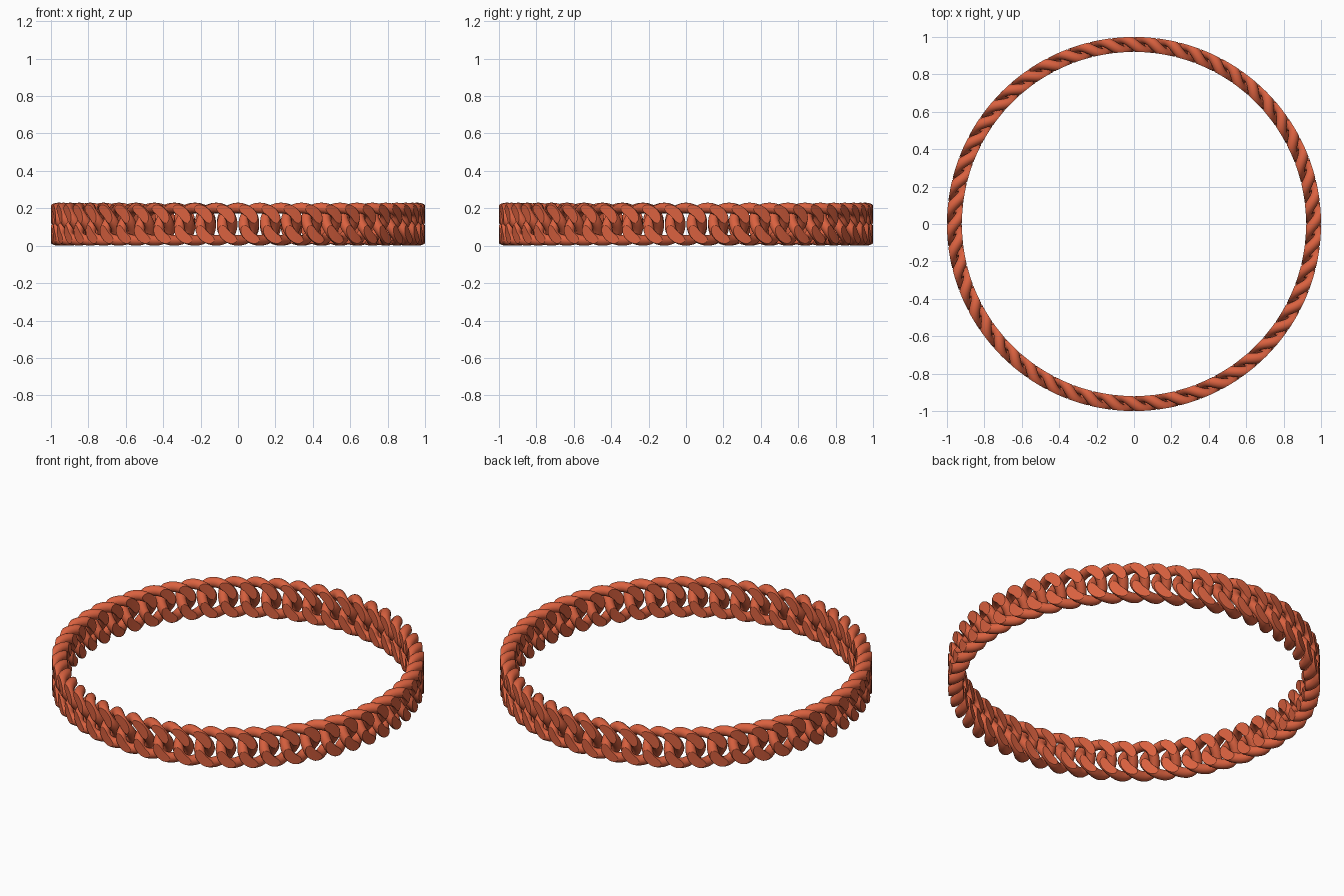
import bpy, bmesh
from math import sin, cos, pi
from mathutils import Vector

if "Cube" in bpy.data.objects:
    bpy.data.objects.remove(bpy.data.objects["Cube"])

LINKS = 52          # links round the bracelet
R = 0.96            # middle radius
HALF = 0.04         # half the radial thickness after flattening
A, B = 0.085, 0.0865  # link half length and half height (wire centre)
TWIST = 0.034       # how far the link swings in and out
WIRE = 0.0285       # wire radius
Z = B + WIRE

mat = bpy.data.materials.new("red_metal")
mat.diffuse_color = (0.70, 0.12, 0.05, 1)
mat.use_nodes = True
mat.node_tree.nodes["Principled BSDF"].inputs["Base Color"].default_value = mat.diffuse_color


def path(t):
    # x along the chain, y outward, z up
    return Vector((A * cos(t), TWIST * sin(2 * t), B * sin(t)))


def make_link(steps=56, sides=16):
    """One twisted round link, ground flat on its outer and inner faces."""
    bm = bmesh.new()
    rings = []
    for i in range(steps):
        t = 2 * pi * i / steps
        p = path(t)
        tan = (path(t + 0.01) - path(t - 0.01)).normalized()
        u = Vector((cos(t), 0, sin(t)))
        u = (u - tan * u.dot(tan)).normalized()
        v = tan.cross(u)
        rings.append([bm.verts.new(p + WIRE * (u * cos(2 * pi * k / sides) + v * sin(2 * pi * k / sides)))
                      for k in range(sides)])
    for i in range(steps):
        a, b = rings[i], rings[(i + 1) % steps]
        for k in range(sides):
            n = (k + 1) % sides
            bm.faces.new((a[k], a[n], b[n], b[k]))
    # crisp edge of the ground flats, then press everything beyond them flat
    for s in (-HALF, HALF):
        bmesh.ops.bisect_plane(bm, geom=bm.verts[:] + bm.edges[:] + bm.faces[:],
                               plane_co=(0, s, 0), plane_no=(0, 1, 0), dist=1e-5)
    for v in bm.verts:
        v.co.y = max(-HALF, min(HALF, v.co.y))
    # bend the link round the bracelet's curve, facing the front (-y)
    for v in bm.verts:
        ang, r = v.co.x / R, R + v.co.y
        v.co = Vector((r * sin(ang), -r * cos(ang), v.co.z + Z))
    bmesh.ops.recalc_face_normals(bm, faces=bm.faces)
    me = bpy.data.meshes.new("chain_link")
    bm.to_mesh(me)
    bm.free()
    me.materials.append(mat)
    return me


# the links, interlocked round the ring
mesh = make_link()
for i in range(LINKS):
    ob = bpy.data.objects.new(f"chain_link_{i + 1}", mesh)
    ob.rotation_euler.z = 2 * pi * i / LINKS
    bpy.context.collection.objects.link(ob)
bpy.context.view_layer.objects.active = ob
ob.select_set(True)
bpy.ops.object.shade_smooth_by_angle(angle=0.5)
